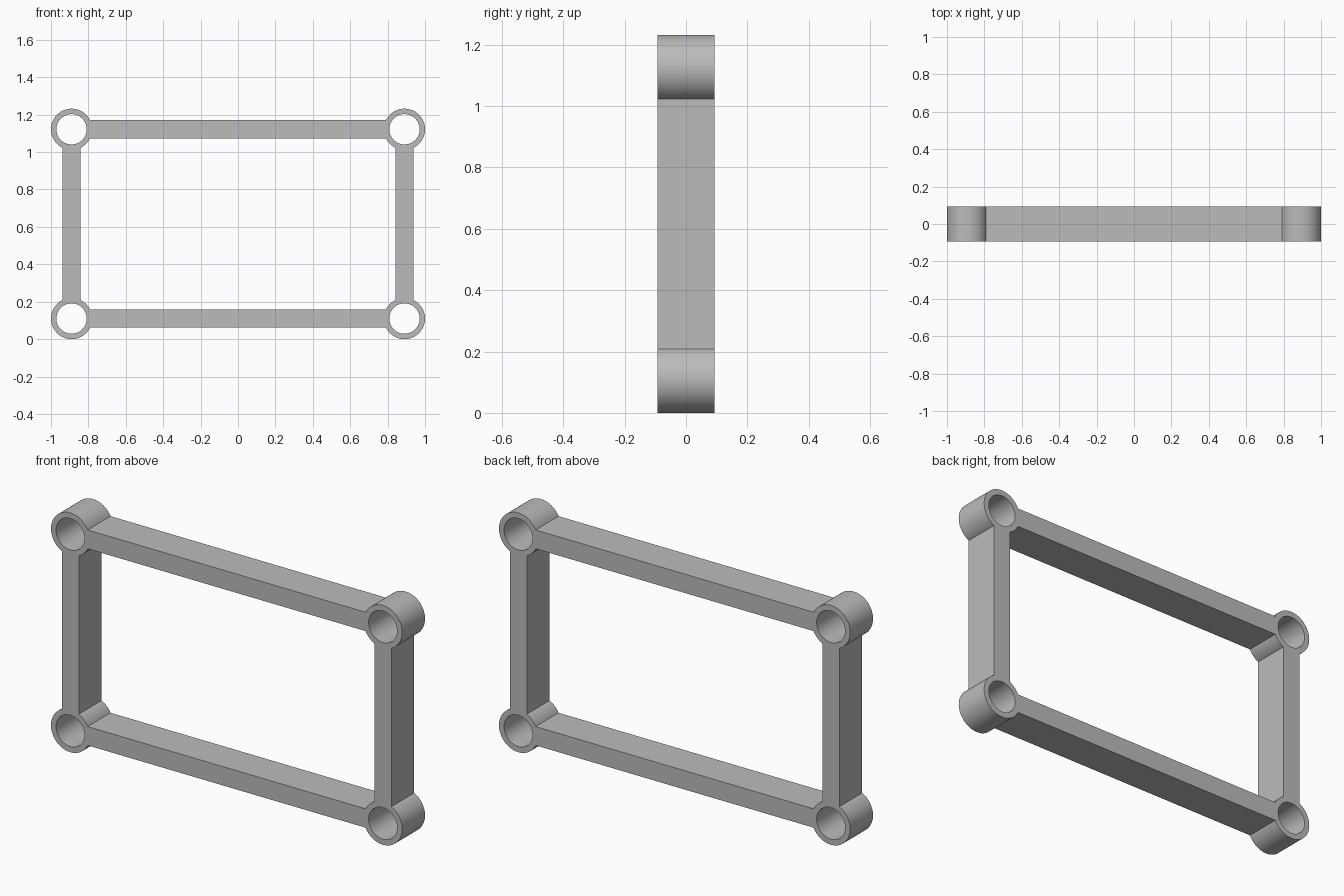
import bpy, bmesh
from math import sin, cos, asin, pi, radians
from mathutils import Matrix

if "Cube" in bpy.data.objects:
    bpy.data.objects.remove(bpy.data.objects["Cube"], do_unlink=True)

RING_R, HOLE_R = 0.11, 0.081     # corner sleeves
BEAM_HALF, DEPTH_HALF = 0.0485, 0.093
CX, HEIGHT = 1 - 0.11, 1.232
STEPS = 64

grey = bpy.data.materials.new("grey")
grey.use_nodes = True
colour = (0.5, 0.5, 0.5, 1)
grey.diffuse_color = colour
grey.node_tree.nodes["Principled BSDF"].inputs["Base Color"].default_value = colour


def arc(centre, radius, start, end, steps):
    return [(centre[0] + radius * cos(start + (end - start) * i / steps),
             centre[1] + radius * sin(start + (end - start) * i / steps))
            for i in range(steps + 1)]


def add_loop(curve, points):
    spline = curve.splines.new('POLY')
    spline.points.add(len(points) - 1)
    for p, (x, z) in zip(spline.points, points):
        p.co = (x, z, 0, 1)
    spline.use_cyclic_u = True


# Frame profile: beams joining four sleeves, walked counterclockwise
profile = bpy.data.curves.new("frame_profile", 'CURVE')
profile.dimensions = '2D'
profile.fill_mode = 'BOTH'
profile.extrude = DEPTH_HALF

a = asin(BEAM_HALF / RING_R)
low, high = RING_R, HEIGHT - RING_R
outer, inner = [], []
for k, c in enumerate([(CX, high), (-CX, high), (-CX, low), (CX, low)]):
    turn = k * pi / 2
    outer += arc(c, RING_R, turn - pi / 2 + a, turn + pi - a, STEPS * 3 // 4)
    inner += arc(c, RING_R, turn + 3 * pi / 2 - a, turn + pi + a, STEPS // 8)
    add_loop(profile, arc(c, HOLE_R, 0, 2 * pi, STEPS)[:-1])
add_loop(profile, outer)
add_loop(profile, inner)

# Turn the extruded profile into one upright mesh
helper = bpy.data.objects.new("frame_profile", profile)
bpy.context.collection.objects.link(helper)
mesh = bpy.data.meshes.new_from_object(
    helper.evaluated_get(bpy.context.evaluated_depsgraph_get()))
bpy.data.objects.remove(helper)

bm = bmesh.new()
bm.from_mesh(mesh)
bmesh.ops.remove_doubles(bm, verts=bm.verts, dist=0.0001)
bmesh.ops.transform(bm, matrix=Matrix.Rotation(pi / 2, 4, 'X'), verts=bm.verts)
bmesh.ops.recalc_face_normals(bm, faces=bm.faces)
bm.to_mesh(mesh)
bm.free()
mesh.name = "frame"
mesh.materials.clear()
mesh.materials.append(grey)

frame = bpy.data.objects.new("frame", mesh)
bpy.context.collection.objects.link(frame)
bpy.ops.object.select_all(action='DESELECT')
frame.select_set(True)
bpy.context.view_layer.objects.active = frame
bpy.ops.object.shade_smooth_by_angle(angle=radians(30))
